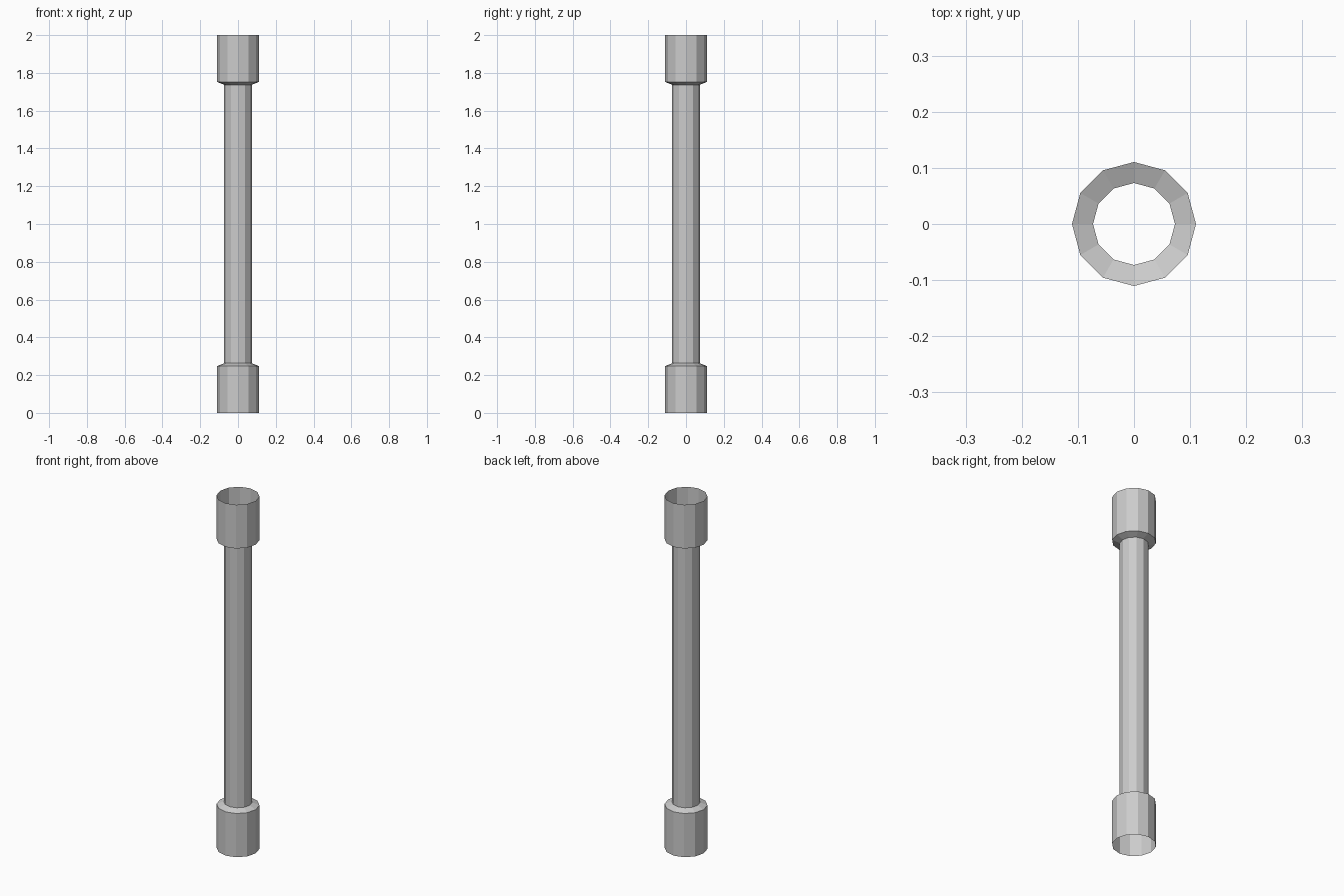
import bpy
from math import cos, sin, tau

if "Cube" in bpy.data.objects:
    bpy.data.objects.remove(bpy.data.objects["Cube"])

SIDES = 12
R_PIPE, R_COLLAR = 0.073, 0.1105
HEIGHT, COLLAR_TOP, PIPE_START = 2.0, 0.248, 0.263


def lathe(name, profile):
    """Open, flat-faceted shell from (radius, z) points listed bottom to top."""
    verts = [(r * cos(tau * i / SIDES), r * sin(tau * i / SIDES), z)
             for r, z in profile for i in range(SIDES)]
    faces = []
    for k in range(len(profile) - 1):
        a, b = k * SIDES, (k + 1) * SIDES
        for i in range(SIDES):
            j = (i + 1) % SIDES
            faces.append((a + i, a + j, b + j, b + i))
    mesh = bpy.data.meshes.new(name)
    mesh.from_pydata(verts, [], faces)
    obj = bpy.data.objects.new(name, mesh)
    bpy.context.collection.objects.link(obj)
    return obj


# Collar with a shallow shoulder, open at its outer end
collar = [(R_COLLAR, 0), (R_COLLAR, COLLAR_TOP), (R_PIPE, PIPE_START)]
lathe("bottom_collar", collar)

# Same collar flipped for the top end
lathe("top_collar", [(r, HEIGHT - z) for r, z in reversed(collar)])

# Straight hollow pipe between the collars
lathe("pipe", [(R_PIPE, PIPE_START), (R_PIPE, HEIGHT - PIPE_START)])
